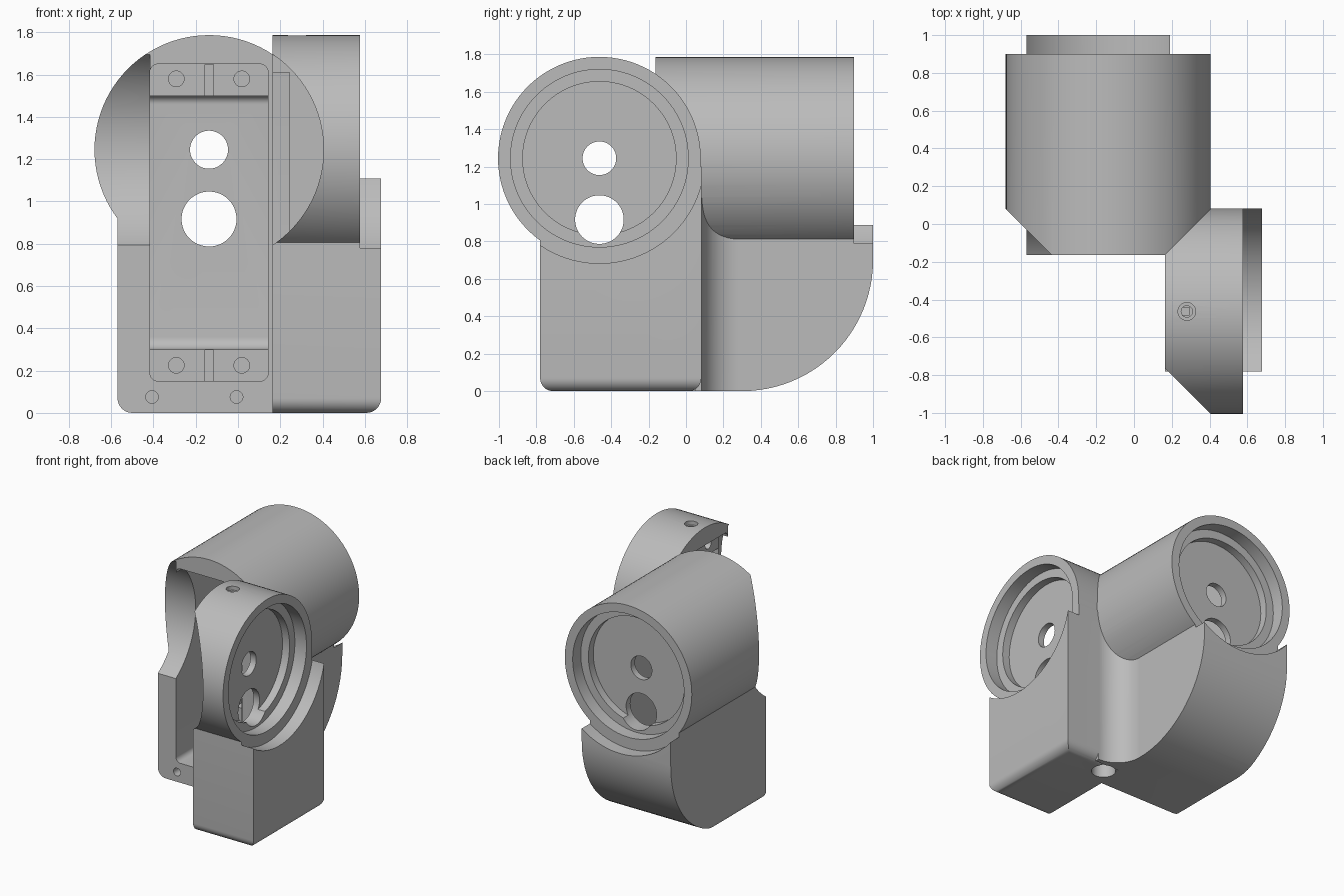
import bpy, bmesh, math
from mathutils import Vector

if "Cube" in bpy.data.objects:
    bpy.data.objects.remove(bpy.data.objects["Cube"], do_unlink=True)

F = 0.163        # both pocket faces sit this far from the centre
C = 0.3          # from pocket face of one arm to the barrel axis of the other
R, AXIS = 0.542, 1.245

# Each frame maps a (u, v) profile and a depth d to a point
FRAMES = {
    "long": lambda u, v, d: (F - C + u, d - F, v),
    "short": lambda u, v, d: (F + d, u - F - C, v),
    "up": lambda u, v, d: (u, v, d),
}
OTHER = {"long": "short", "short": "long"}


def rounded(*corners):
    """Polygon of (u, v) or (u, v, radius) corners, rounded where square."""
    pts = []
    for i, c in enumerate(corners):
        p = Vector(c[:2])
        r = c[2] if len(c) > 2 else 0
        a = (Vector(corners[i - 1][:2]) - p).normalized()
        b = (Vector(corners[(i + 1) % len(corners)][:2]) - p).normalized()
        steps = (24 if r > 0.15 else 8) if r else 0
        for k in range(steps + 1):
            t = math.pi / 2 * k / max(steps, 1)
            q = p + r * (a + b) - r * (b * math.cos(t) + a * math.sin(t)) if r else p
            if not pts or (q - pts[-1]).length > 1e-4:
                pts.append(q)
    return pts


def rect(u0, u1, v0, v1, r=0):
    return rounded((u0, v0, r), (u1, v0, r), (u1, v1, r), (u0, v1, r))


def circle(r, u=0, v=AXIS, n=96):
    return [Vector((u + r * math.cos(math.tau * k / n),
                    v + r * math.sin(math.tau * k / n))) for k in range(n)]


def prism(name, frame, profile, d0, d1):
    bm = bmesh.new()
    rings = [[bm.verts.new(FRAMES[frame](p.x, p.y, d)) for p in profile] for d in (d0, d1)]
    n = len(profile)
    for ring in rings:
        bm.faces.new(ring)
    for i in range(n):
        j = (i + 1) % n
        bm.faces.new((rings[0][i], rings[0][j], rings[1][j], rings[1][i]))
    bmesh.ops.recalc_face_normals(bm, faces=bm.faces)
    mesh = bpy.data.meshes.new(name)
    bm.to_mesh(mesh)
    bm.free()
    ob = bpy.data.objects.new(name, mesh)
    bpy.context.collection.objects.link(ob)
    return ob


def combine(ob, tool, operation):
    mod = ob.modifiers.new("combine", "BOOLEAN")
    mod.operation, mod.solver, mod.object = operation, "EXACT", tool
    bpy.context.view_layer.objects.active = ob
    bpy.ops.object.modifier_apply(modifier=mod.name)
    bpy.data.objects.remove(tool, do_unlink=True)


def add(*args):
    combine(body, prism("addition", *args), "UNION")


def cut(*args):
    combine(body, prism("cutter", *args), "DIFFERENCE")


# arm: barrel length, block left and right, left and right bottom radii, heel radius
ARMS = {
    "long": (1.063, -0.433, 0.327, 0.07, 0, 0.7),
    "short": (0.414, -0.317, 0.545, 0.07, 0.07, 0.07),
}
LIP = 0.1

# Barrels and the blocks under them
body = prism("bracket_body", "long", circle(R), 0, ARMS["long"][0])
add("short", circle(R), 0, ARMS["short"][0])
for arm, (length, u0, u1, ra, rb, heel) in ARMS.items():
    block = rounded((u0, 0, ra), (u1, 0, rb), (u1, 1.2), (u0, 1.2))
    if arm == "long":
        block = rounded((u0, 0, ra), (u1, 0), (u1, 0.95), (u0, 0.95))
    add(arm, block, 0, length + LIP)

# Concave web in the corner between the blocks
add("up", rounded((0.15, 0.05), (0.395, 0.05), (0.395, 0.082),
                  (0.19, 0.082, 0.2), (0.19, 0.29), (0.15, 0.29)), 0, 1.1)

for arm, (length, u0, u1, ra, rb, heel) in ARMS.items():
    cross = OTHER[arm]
    # Rounded heel along the outer bottom edge
    end = C + length + LIP
    cut(cross, rounded((end + 0.05, -0.05), (end + 0.05, heel), (end, heel),
                       (end, 0, heel), (end - heel, 0), (end - heel, -0.05)),
        *((-0.85, 0.1) if arm == "long" else (-0.7, 0.3)))
    # Scoop that clears the other barrel
    cut(cross, circle(R), -1.4, -C - 0.28)
    # Curved lip and stepped cup at the open end
    cut(arm, circle(R + 0.02), length - 0.001, length + 0.3)
    cut(arm, circle(0.475), length - 0.1, length + 0.2)
    cut(arm, circle(0.41), length - 0.16, length + 0.2)
    # Pocket for the flanges, then a narrower motor pocket with soft inner edges
    ear = length - 0.334
    floor = length - 0.21
    cut(arm, rect(-0.28, 0.28, 0.15, 1.65, 0.04), -0.05, ear)
    cut(cross, rounded((C, 0.3), (C + floor, 0.3, 0.06), (C + floor, 1.5, 0.04), (C, 1.5)),
        -C - 0.279, -C + 0.279)
    # Grooves and screw holes in the flange seats
    cut(arm, rect(-0.02, 0.02, 0.152, 1.648), ear - 0.01, ear + 0.05)
    for u in (-0.155, 0.155):
        for v in (0.225, 1.58):
            cut(arm, circle(0.037, u, v, 24), ear - 0.01, ear + 0.11)
    # Shaft and cable openings
    cut(arm, circle(0.09, n=48), floor - 0.05, length)
    cut(arm, circle(0.13, v=0.917, n=48), floor - 0.05, length - 0.05)
    # Cover screw holes near the bottom
    for u in (-0.27, 0.13):
        cut(arm, circle(0.03, u, 0.075, 24), -0.05, 0.15)

# Countersunk screw hole on top, and cable hole underneath
cut("up", circle(0.047, 0.28, -F - C, 32), 1.755, 1.9)
cut("up", circle(0.03, 0.28, -F - C, 32), 1.4, 1.9)
cut("up", circle(0.085, 0.26, -0.025, 40), -0.1, 0.25)

# Single grey finish with crisp edges
grey = bpy.data.materials.new("plain_grey")
grey.use_nodes = True
colour = (0.5, 0.5, 0.5, 1)
grey.diffuse_color = colour
grey.node_tree.nodes["Principled BSDF"].inputs["Base Color"].default_value = colour
body.data.materials.clear()
body.data.materials.append(grey)
bpy.ops.object.select_all(action="DESELECT")
body.select_set(True)
bpy.context.view_layer.objects.active = body
bpy.ops.object.shade_smooth_by_angle(angle=math.radians(25))
